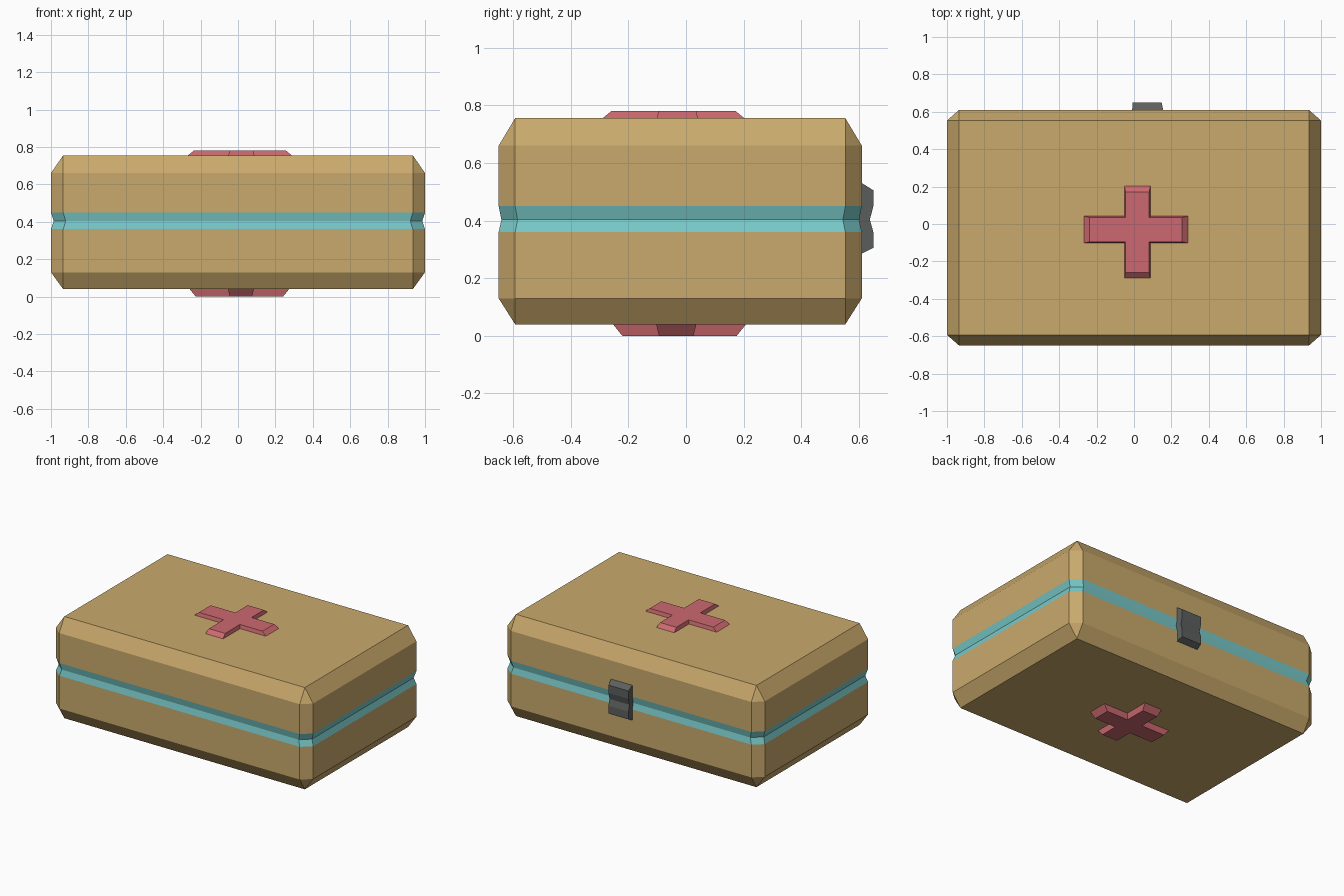
import bpy
import bmesh

old = bpy.data.objects.get("Cube")
if old:
    bpy.data.objects.remove(old, do_unlink=True)


def material(name, r, g, b):
    m = bpy.data.materials.new(name)
    m.use_nodes = True
    m.diffuse_color = (r, g, b, 1)
    m.node_tree.nodes["Principled BSDF"].inputs["Base Color"].default_value = (r, g, b, 1)
    return m


tan = material("tan", 0.59, 0.40, 0.15)
teal = material("teal", 0.19, 0.58, 0.58)
red = material("red", 0.60, 0.14, 0.16)
grey = material("dark grey", 0.11, 0.115, 0.115)


def loft(name, rings, materials, painted_band=()):
    """Skin a stack of equal-length rings and cap both ends."""
    bm = bmesh.new()
    loops = [[bm.verts.new(p) for p in ring] for ring in rings]
    n = len(rings[0])
    for k, (a, b) in enumerate(zip(loops, loops[1:])):
        for i in range(n):
            j = (i + 1) % n
            face = bm.faces.new((a[i], a[j], b[j], b[i]))
            face.material_index = int(k in painted_band)
    bm.faces.new(loops[0])
    bm.faces.new(loops[-1])
    # Merge the corner points that meet at the caps
    bmesh.ops.remove_doubles(bm, verts=bm.verts[:], dist=0.0005)
    bmesh.ops.recalc_face_normals(bm, faces=bm.faces[:])
    mesh = bpy.data.meshes.new(name)
    bm.to_mesh(mesh)
    bm.free()
    for m in materials:
        mesh.materials.append(m)
    obj = bpy.data.objects.new(name, mesh)
    bpy.context.collection.objects.link(obj)
    return obj


# Case: chamfered box with a V groove running round the middle
def case_ring(z, cut_x, cut_y, scale=1.0):
    """Rectangle with cut corners; cut_x / cut_y pull the sides inward."""
    hx, hy, cx, cy, mid = 1.0, 0.63, 0.065, 0.057, -0.02
    ring = []
    for sx, sy in ((1, 1), (-1, 1), (-1, -1), (1, -1)):
        pair = [(sx * (hx - cut_x), sy * (hy - cy)), (sx * (hx - cx), sy * (hy - cut_y))]
        ring += pair if sx * sy > 0 else pair[::-1]
    return [(x * scale, mid + y * scale, z) for x, y in ring]


loft("case", [
    case_ring(0.04, 0.065, 0.057),
    case_ring(0.13, 0, 0),
    case_ring(0.36, 0, 0),
    case_ring(0.403, 0, 0, 0.985),
    case_ring(0.45, 0, 0),
    case_ring(0.66, 0, 0),
    case_ring(0.755, 0.065, 0.057),
], [tan, teal], painted_band=(2, 3))


# Raised crosses with sloping arm ends
def cross_ring(z, x0, x1, y0, y1, arm_x, arm_y, end, side):
    x0, x1, y0, y1 = x0 + end, x1 - end, y0 + end, y1 - end
    a, b = arm_x[0] + side, arm_x[1] - side
    c, d = arm_y[0] + side, arm_y[1] - side
    pts = [(x0, c), (a, c), (a, y0), (b, y0), (b, c), (x1, c),
           (x1, d), (b, d), (b, y1), (a, y1), (a, d), (x0, d)]
    return [(x, y, z) for x, y in pts]


def cross(name, z_base, z_face, span, arm_x, arm_y, end, side):
    loft(name, [cross_ring(z_base, *span, arm_x, arm_y, 0, 0),
                cross_ring(z_face, *span, arm_x, arm_y, end, side)], [red])


cross("top_cross", 0.753, 0.78, (-0.27, 0.29, -0.292, 0.205),
      (-0.052, 0.088), (-0.102, 0.042), 0.033, 0.007)
cross("bottom_cross", 0.042, 0.0, (-0.26, 0.275, -0.255, 0.21),
      (-0.054, 0.085), (-0.104, 0.036), 0.034, 0.01)

# Latch: kinked clip over the groove at the back
profile = [(0.59, 0.53), (0.61, 0.53), (0.65, 0.505), (0.65, 0.45), (0.638, 0.403),
           (0.65, 0.36), (0.65, 0.305), (0.61, 0.285), (0.59, 0.285)]


def latch_ring(x, inset):
    return [(x + (inset if y > 0.62 else 0), y, z) for y, z in profile]


loft("latch", [latch_ring(-0.01, 0.003), latch_ring(0.156, -0.008)], [grey])
